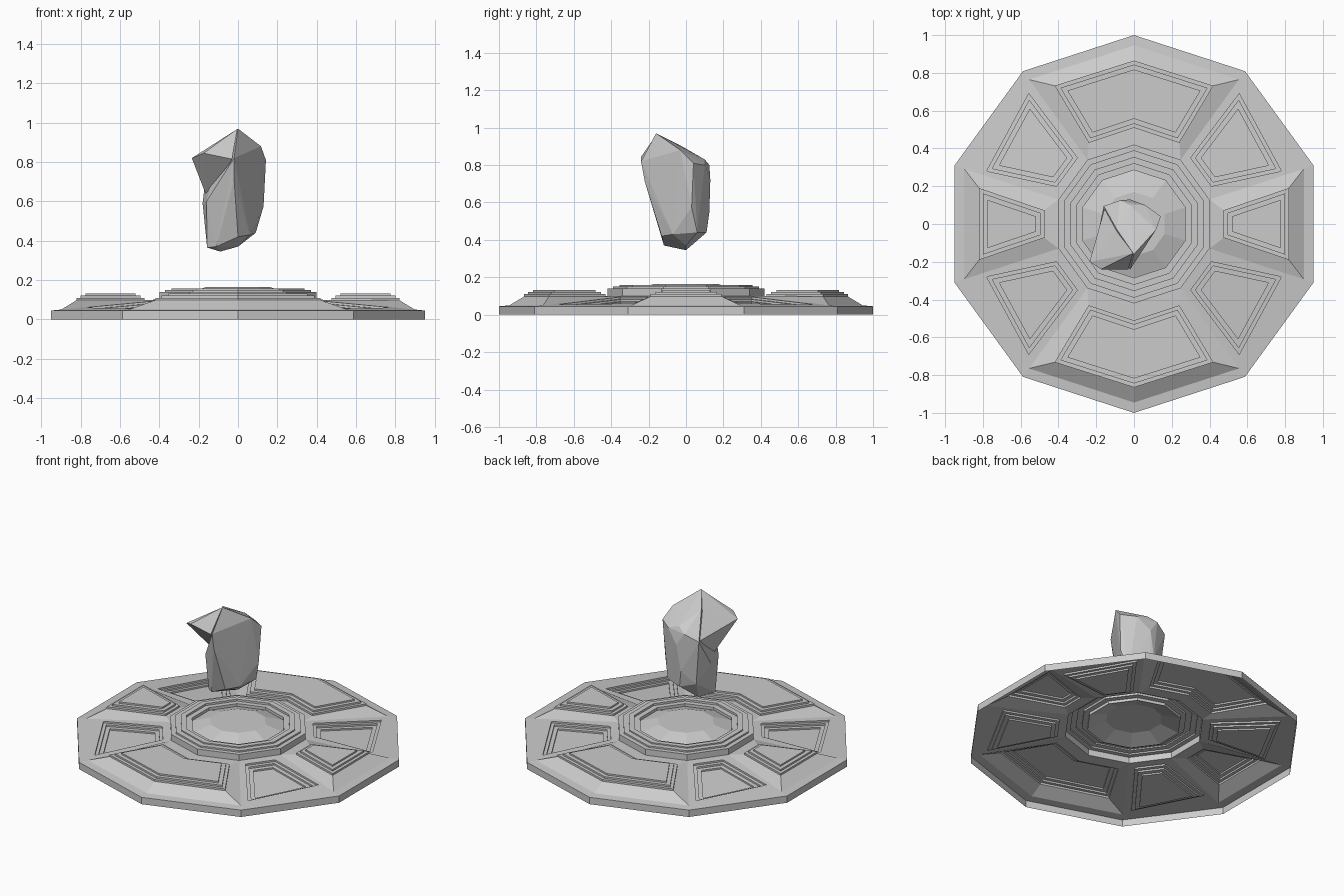
import bpy, bmesh
from math import sin, cos, radians
from mathutils import Vector

if "Cube" in bpy.data.objects:
    bpy.data.objects.remove(bpy.data.objects["Cube"])


def polar(r, deg, z):
    return Vector((r * cos(radians(deg)), r * sin(radians(deg)), z))


def add_object(name, mesh):
    ob = bpy.data.objects.new(name, mesh)
    bpy.context.collection.objects.link(ob)
    return ob


def loft(name, rings, cap=False):
    """Skin a stack of equal-length loops into an open shell."""
    n = len(rings[0])
    verts = [tuple(p) for ring in rings for p in ring]
    faces = [(k * n + i, k * n + (i + 1) % n, (k + 1) * n + (i + 1) % n, (k + 1) * n + i)
             for k in range(len(rings) - 1) for i in range(n)]
    if cap:
        faces.append(tuple(range(len(verts) - n, len(verts))))
    mesh = bpy.data.meshes.new(name)
    mesh.from_pydata(verts, [], faces)
    return add_object(name, mesh)


def decagons(profile):
    return [[polar(r, 18 + 36 * i, z) for i in range(10)] for r, z in profile]


def inset(pts, d):
    """Offset a counter-clockwise outline inward by d with mitred corners."""
    out = []
    for i, p in enumerate(pts):
        a = (p - pts[i - 1]).normalized()
        b = (pts[(i + 1) % len(pts)] - p).normalized()
        na, nb = Vector((-a.y, a.x)), Vector((-b.y, b.x))
        out.append(p + (na + nb) * d / (1 + na.dot(nb)))
    return out


def panel(name, foot, outline, height, steps, sx=1, sy=1):
    """Sector surface up to a three-tier plate; height(x, y) is its base plane,
    steps are tier offsets (up or down); sx, sy mirror it."""
    rings = [foot]
    out = [Vector(p) for p in outline]
    for d, levels in zip((0, .02, .045), zip(steps, steps[1:])):
        o = inset(out, d)
        rings += [[Vector((p.x, p.y, height(p.x, p.y) + z)) for p in o] for z in levels]
    rings = [[Vector((p.x * sx, p.y * sy, p.z)) for p in ring] for ring in rings]
    if sx * sy < 0:
        rings = [ring[::-1] for ring in rings]
    loft(name, rings, cap=True)


# Base rim and stepped centre ring with low dome
loft("base_rim", decagons([(1, 0), (1, .045), (.945, .05)]))
loft("centre_ring", decagons([(.42, .1), (.42, .14), (.39, .14), (.39, .15), (.355, .15),
                              (.355, .158), (.32, .158), (.32, .145), (.285, .145),
                              (.285, .127), (.17, .165)]), cap=True)

# Panels around the ring: raised side and wide ones, sunken diagonal ones
R, r, LOW, HIGH = .945, .42, .05, .1
side_foot = [polar(R, -18, LOW), polar(R, 18, LOW), polar(r, 18, HIGH), polar(r, -18, HIGH)]
diag_foot = [polar(R, 18, LOW), polar(R, 54, LOW), polar(r, 54, HIGH), polar(r, 18, HIGH)]
wide_foot = [polar(R, a, LOW) for a in (54, 90, 126)] + [polar(r, a, HIGH) for a in (126, 90, 54)]
side = [(.82, -.19), (.82, .19), (.475, .073), (.475, -.073)]
diag = [(.78, .28), (.557, .69), (.30, .35), (.41, .2)]
wide = [(.42, .732), (0, .865), (-.42, .732), (-.24, .43), (0, .51), (.24, .43)]
UP, DOWN = (0, .012, .023, .033), (0, -.011, -.022, -.032)


def flat(x, y):
    return .098


def slope(x, y):
    along = x * cos(radians(36)) + y * sin(radians(36))
    t = (along / cos(radians(18)) - r) / (R - r)
    return HIGH + (LOW - HIGH) * t


for s in (1, -1):
    panel("side_panel", side_foot, side, flat, UP, sx=s)
    panel("wide_panel", wide_foot, wide, flat, UP, sy=s)
    for t in (1, -1):
        panel("diagonal_panel", diag_foot, diag, slope, DOWN, s, t)


def hull(name, pts):
    """Faceted solid around a few corner points."""
    bm = bmesh.new()
    for p in pts:
        bm.verts.new(p)
    bmesh.ops.convex_hull(bm, input=bm.verts)
    loose = [v for v in bm.verts if not v.link_faces]
    bmesh.ops.delete(bm, geom=loose, context='VERTS')
    bmesh.ops.recalc_face_normals(bm, faces=bm.faces)
    mesh = bpy.data.meshes.new(name)
    bm.to_mesh(mesh)
    bm.free()
    return add_object(name, mesh)


# Floating rock: main body plus an overhanging crag at the front left
rock = hull("floating_rock", [
    (0, -.16, .97), (-.02, -.24, .82), (-.02, -.22, .71), (.117, -.03, .88),
    (.142, .04, .81), (.13, .03, .575), (.09, .06, .44), (.06, -.07, .43),
    (0, 0, .37), (-.09, 0, .345), (-.157, -.08, .365), (-.11, -.118, .37),
    (0, -.13, .42), (-.18, 0, .59), (-.16, -.11, .6), (-.09, -.03, .905),
    (-.02, .1, .83), (-.075, .125, .8), (-.16, .095, .76), (-.02, .13, .72),
    (-.05, .125, .55), (.06, .1, .8), (-.03, .11, .44), (-.13, .08, .47)])
crag = hull("rock_crag", [
    (-.235, -.2, .82), (-.175, -.24, .845), (-.03, -.24, .815), (-.005, -.155, .967),
    (-.155, .085, .76), (-.165, -.06, .64), (-.08, -.12, .7), (-.09, -.03, .89)])
union = rock.modifiers.new("add_crag", 'BOOLEAN')
union.operation = 'UNION'
union.solver = 'EXACT'
union.object = crag
crag.hide_render = True
crag.hide_viewport = True
